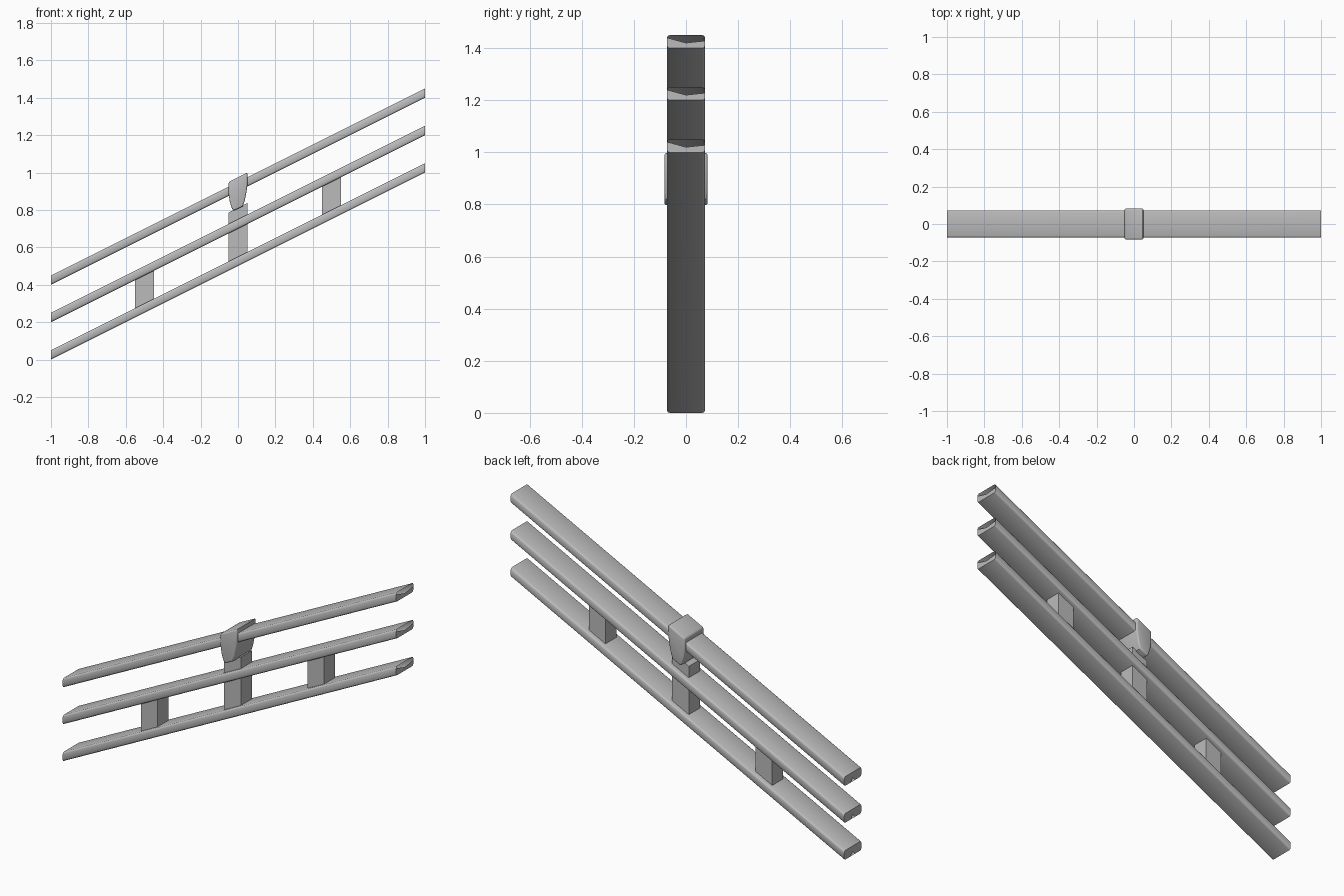
import bpy
import bmesh

cube = bpy.data.objects.get("Cube")
if cube:
    bpy.data.objects.remove(cube, do_unlink=True)

SLOPE = 0.5

grey = bpy.data.materials.new("light grey metal")
grey.use_nodes = True
grey.diffuse_color = (0.5, 0.5, 0.5, 1)
grey.node_tree.nodes["Principled BSDF"].inputs["Base Color"].default_value = (0.5, 0.5, 0.5, 1)


def finish(bm, name, angle):
    """Turn a bmesh into a shaded object."""
    mesh = bpy.data.meshes.new(name)
    bm.to_mesh(mesh)
    bm.free()
    mesh.materials.append(grey)
    obj = bpy.data.objects.new(name, mesh)
    bpy.context.collection.objects.link(obj)
    bpy.ops.object.select_all(action="DESELECT")
    obj.select_set(True)
    bpy.context.view_layer.objects.active = obj
    bpy.ops.object.shade_smooth_by_angle(angle=angle)
    return obj


def rail(name, base):
    """Sloped hollow rail with rounded long edges and notched end caps."""
    w, h, r = 0.073, 0.05, 0.01
    quarter = [(r, 0), (r * 0.3, r * 0.3), (0, r)]
    section = [(-w + a, b) for a, b in reversed(quarter)]
    section += [(w - a, b) for a, b in quarter]
    section += [(w - a, h - b) for a, b in reversed(quarter)]
    section += [(-w + a, h - b) for a, b in quarter]

    bm = bmesh.new()
    low, high = [[bm.verts.new((x, y, base + z + SLOPE * (x + 1))) for y, z in section]
                 for x in (-1, 1)]
    n = len(section)
    for i in range(n):
        j = (i + 1) % n
        bm.faces.new((low[i], high[i], high[j], low[j]))
    bmesh.ops.recalc_face_normals(bm, faces=bm.faces[:])
    # upper end: cap below a V-shaped opening
    top = base + SLOPE * 2
    vee = [bm.verts.new((1, y, top + z)) for y, z in ((w, 0.028), (0, 0.02), (-w, 0.04))]
    bm.faces.new(high[:6] + vee)
    # lower end: cap with a small notch at the bottom
    notch = [bm.verts.new((-1, y, base + z)) for y, z in ((0.02, 0), (0, 0.02), (-0.02, 0))]
    bm.faces.new(low[:2:-1] + notch + low[2::-1])
    return finish(bm, name, 0.9)


def prism(name, outline, half_depth, bevel=0, angle=0.5):
    """Extrude an x-z outline symmetrically along y."""
    bm = bmesh.new()
    front = bm.faces.new([bm.verts.new((x, -half_depth, z)) for x, z in outline])
    moved = bmesh.ops.extrude_face_region(bm, geom=[front])["geom"]
    verts = [v for v in moved if isinstance(v, bmesh.types.BMVert)]
    bmesh.ops.translate(bm, verts=verts, vec=(0, 2 * half_depth, 0))
    bmesh.ops.recalc_face_normals(bm, faces=bm.faces[:])
    if bevel:
        sharp = [e for e in bm.edges if e.calc_face_angle(0) > 0.8]
        bmesh.ops.bevel(bm, geom=sharp, offset=bevel, segments=3, profile=0.5, affect="EDGES")
    return finish(bm, name, angle)


def post(name, x, bottom, top):
    """Upright whose ends follow the slope; heights are at its centre line."""
    d = 0.05
    s = d * SLOPE
    prism(name, [(x - d, bottom - s), (x + d, bottom + s),
                 (x + d, top + s), (x - d, top - s)], 0.047)


# three parallel rails
for name, base in (("lower_rail", 0), ("middle_rail", 0.2), ("top_rail", 0.4)):
    rail(name, base)

# uprights
post("lower_post", -0.5, 0.29, 0.46)
post("upper_post", 0.5, 0.79, 0.96)
post("centre_post", 0, 0.54, 0.812)

# tapered bracket wrapped around the top rail
prism("rail_bracket",
      [(-0.05, 0.95), (-0.05, 0.885), (-0.044, 0.845), (-0.035, 0.815), (-0.025, 0.795),
       (0, 0.807), (0.026, 0.82), (0.036, 0.85), (0.045, 0.895), (0.05, 0.93), (0.05, 1.0)],
      0.083, bevel=0.008, angle=0.7)
